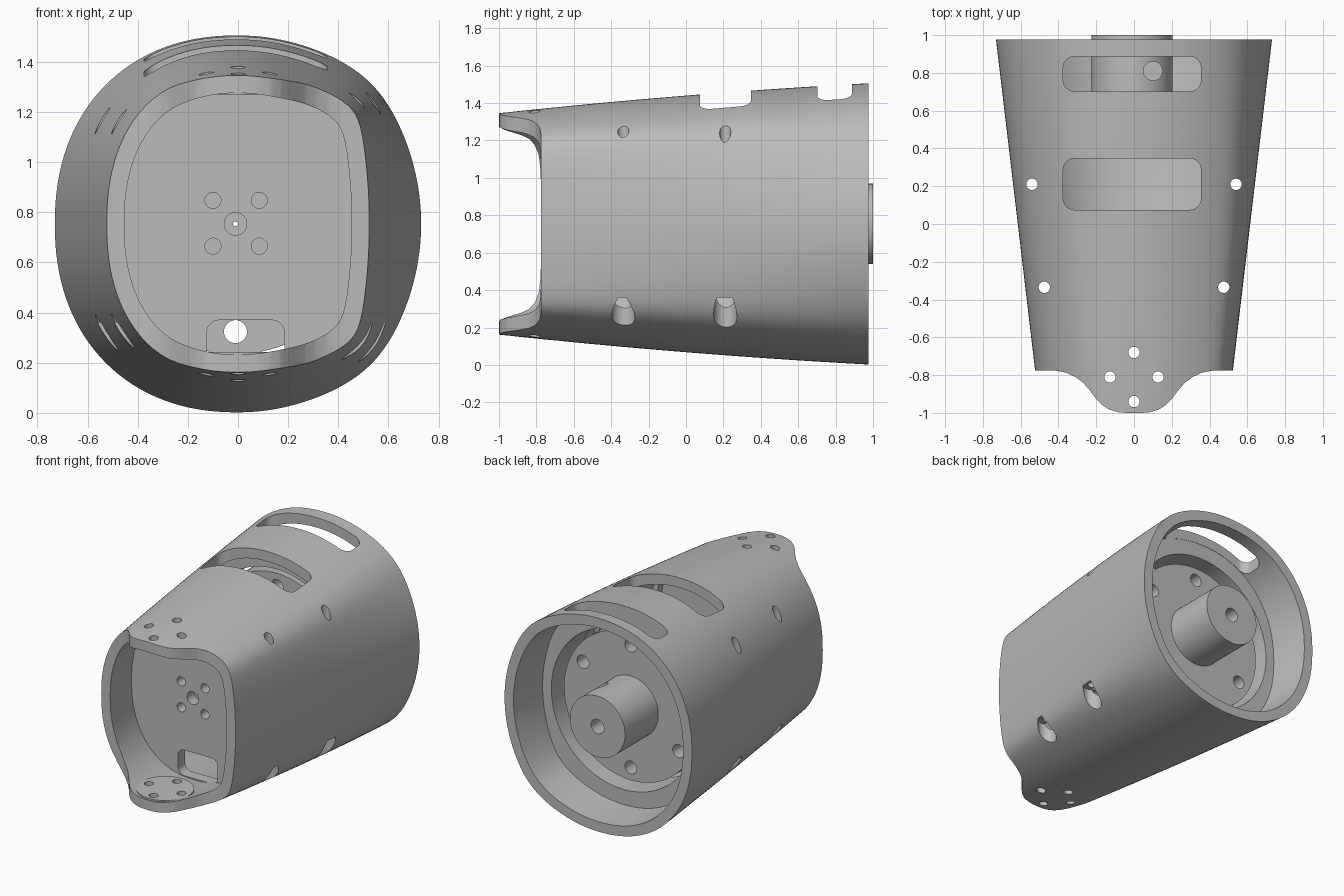
import bpy, bmesh, math
from mathutils import Vector

if "Cube" in bpy.data.objects:
    bpy.data.objects.remove(bpy.data.objects["Cube"])

grey = bpy.data.materials.new("plain grey")
grey.use_nodes = True
colour = (0.5, 0.5, 0.5, 1)
grey.diffuse_color = colour
grey.node_tree.nodes["Principled BSDF"].inputs["Base Color"].default_value = colour

MID = 0.754      # height of the housing axis
WALL = 0.07
SIDES = 160


def make(name, bm):
    bmesh.ops.recalc_face_normals(bm, faces=bm.faces)
    mesh = bpy.data.meshes.new(name)
    bm.to_mesh(mesh)
    bm.free()
    obj = bpy.data.objects.new(name, mesh)
    bpy.context.collection.objects.link(obj)
    mesh.materials.append(grey)
    return obj


def section(y, inset=0.0):
    """Housing outline at y: oval on the -x side, bowed square on the +x side."""
    t = (y + 1) / 1.98
    a = 0.497 + 0.234 * t - inset
    b = 0.592 + 0.213 * t - 0.053 * t * t - inset
    n = 2.28 - 0.08 * t
    bow_top, bow_side = 0.3 + 0.12 * t, 0.15 + 0.28 * t * t
    pts = []
    for i in range(SIDES):
        ang = math.tau * i / SIDES
        c, s = math.cos(ang), math.sin(ang)
        u, v = abs(c / a), abs(s / b)
        if c < 0:
            r = (u ** n + v ** n) ** (-1 / n)
        else:
            # soft minimum of two parabolic arcs
            top = 2 / (v + math.sqrt(v * v + 4 * bow_top * u * u))
            side = 2 / (u + math.sqrt(u * u + 4 * bow_side * v * v))
            r = (top ** -24 + side ** -24) ** (-1 / 24)
        pts.append(Vector((r * c, y, MID + r * s)))
    return pts


def loft(name, rings, cyclic=False):
    bm = bmesh.new()
    loops = [[bm.verts.new(p) for p in ring] for ring in rings]
    pairs = list(zip(loops, loops[1:]))
    if cyclic:
        pairs.append((loops[-1], loops[0]))
    else:
        bm.faces.new(loops[0])
        bm.faces.new(loops[-1])
    for p, q in pairs:
        for i in range(len(p)):
            j = (i + 1) % len(p)
            bm.faces.new((p[i], p[j], q[j], q[i]))
    return make(name, bm)


def rod(name, axis, u, v, lo, hi, r, sides=48):
    """Cylinder along y (u, v = x, z) or along z (u, v = x, y)."""
    def put(w, k):
        p = u + r * math.cos(math.tau * k / sides)
        q = v + r * math.sin(math.tau * k / sides)
        return (p, w, q) if axis == "y" else (p, q, w)
    return loft(name, [[put(w, k) for k in range(sides)] for w in (lo, hi)])


def rounded(x0, x1, y0, y1, r):
    pts = []
    corners = ((x1 - r, y1 - r), (x0 + r, y1 - r), (x0 + r, y0 + r), (x1 - r, y0 + r))
    for k, (cx, cy) in enumerate(corners):
        for i in range(9):
            a = math.pi / 2 * (k + i / 8)
            pts.append((cx + r * math.cos(a), cy + r * math.sin(a)))
    return pts


def prism(name, pts, lo, hi, axis="z"):
    order = (lambda p, w: (p[0], p[1], w)) if axis == "z" else (lambda p, w: (p[0], w, p[1]))
    return loft(name, [[order(p, w) for p in pts] for w in (lo, hi)])


def cut(obj, tool, operation="DIFFERENCE"):
    mod = obj.modifiers.new("cut", "BOOLEAN")
    mod.operation, mod.solver, mod.object = operation, "EXACT", tool
    bpy.context.view_layer.objects.active = obj
    bpy.ops.object.modifier_apply(modifier=mod.name)
    bpy.data.objects.remove(tool)


# Tapered hollow housing
stations = [-1.05 + 2.027 * i / 20 for i in range(21)]
shell = loft("housing_shell",
             [section(y) for y in stations] + [section(y, WALL) for y in reversed(stations)],
             cyclic=True)

# Front lips, trimmed by a plan outline
half = [(0.46, -0.775), (0.41, -0.777), (0.36, -0.787), (0.31, -0.81), (0.27, -0.84),
        (0.235, -0.88), (0.205, -0.92), (0.17, -0.957), (0.13, -0.983), (0.08, -0.997), (0.04, -1.0)]
outline = [(0.9, 1.1), (0.9, -0.775)] + half
outline += [(-x, y) for x, y in reversed(outline)]
cut(shell, prism("trim", outline, -0.3, 1.8), "INTERSECT")

# Two access slots in the top
for y0, y1 in ((0.075, 0.347), (0.702, 0.887)):
    cut(shell, prism("slot", rounded(-0.375, 0.355, y0, y1, 0.06), 1.1, 1.8))

# Vertical screw holes, counterbored underneath
for side in (-1, 1):
    for x, y in ((0.54, 0.21), (0.475, -0.335)):
        cut(shell, rod("bore", "z", side * x, y, -0.2, 1.8, 0.03))
        cut(shell, rod("counterbore", "z", side * x, y, -0.2, 0.36, 0.062))

# Round mounting pads inside the lips
LIP_HOLES = ((0, -0.68), (0, -0.94), (0.127, -0.81), (-0.127, -0.81))
pads = [rod("lower_lip_pad", "z", 0, -0.81, 0.2, 0.243, 0.185),
        rod("upper_lip_pad", "z", 0, -0.81, 1.27, 1.31, 0.185)]
for part in [shell] + pads:
    for x, y in LIP_HOLES:
        cut(part, rod("bore", "z", x, y, -0.2, 1.8, 0.03))

# Front bulkhead with screw holes and a cable opening
bulkhead = loft("front_bulkhead", [section(y, WALL - 0.02) for y in (-0.49, -0.41)])
cut(bulkhead, rod("bore", "y", -0.01, MID, -0.6, 0, 0.045))
for x in (-0.1, 0.085):
    for z in (0.665, 0.848):
        cut(bulkhead, rod("bore", "y", x, z, -0.6, 0, 0.032))
cut(bulkhead, prism("opening", rounded(-0.125, 0.185, 0.19, 0.37, 0.05), -0.6, 0, "y"))

# Straight inner flange ring with a round bore
ring = section(0.43, 0.006)
flange = loft("inner_flange", [[(p.x, y, p.z) for p in ring] for y in (0.43, 0.7)])
cut(flange, rod("bore", "y", 0.0, MID, 0.2, 0.9, 0.56, 96))

# Rear disc with bolt holes
disc = rod("rear_disc", "y", -0.01, MID, 0.45, 0.63, 0.52, 96)
for deg in (30, 90, 210, 270):
    a = math.radians(deg)
    cut(disc, rod("bore", "y", -0.01 + 0.43 * math.cos(a), MID + 0.43 * math.sin(a), 0.3, 0.9, 0.046))
cut(disc, rod("bore", "y", -0.01, MID, 0.3, 0.9, 0.01, 16))

# Output shaft with end bore and set screw hole
shaft = rod("output_shaft", "y", -0.01, MID, 0.625, 1.0, 0.215, 96)
cut(shaft, rod("bore", "y", -0.01, MID, 0.85, 1.2, 0.05))
cut(shaft, rod("bore", "y", -0.01, MID, 0.5, 0.95, 0.01, 16))
cut(shaft, rod("bore", "z", 0.1, 0.81, 0.82, 1.2, 0.05))

# Smooth curved walls, crisp edges
bpy.ops.object.select_all(action="DESELECT")
for part in [shell, bulkhead, flange, disc, shaft] + pads:
    part.select_set(True)
bpy.context.view_layer.objects.active = shell
bpy.ops.object.shade_smooth_by_angle(angle=math.radians(30))
